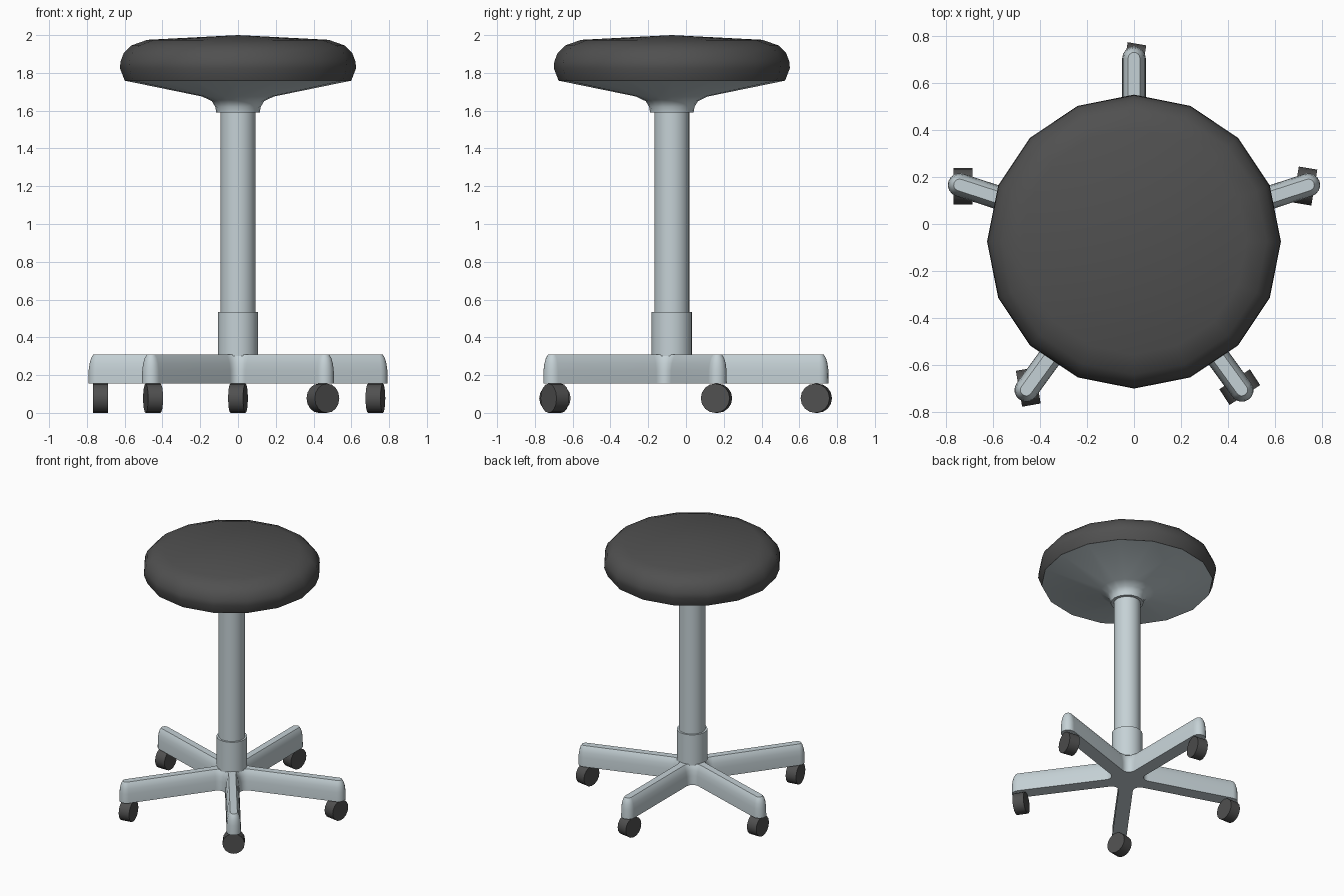
import bpy, bmesh
from math import pi, sin, cos, radians
from mathutils import Matrix, Vector

if "Cube" in bpy.data.objects:
    bpy.data.objects.remove(bpy.data.objects["Cube"])

CY = -0.075  # centre of the column in y


def material(name, col):
    m = bpy.data.materials.new(name)
    m.diffuse_color = (*col, 1)
    m.use_nodes = True
    m.node_tree.nodes["Principled BSDF"].inputs["Base Color"].default_value = m.diffuse_color
    return m


METAL = material("pale_metal", (0.56, 0.64, 0.67))
DARK = material("dark_padding", (0.08, 0.08, 0.08))


def finish(name, bm, mat, angle=40):
    bmesh.ops.recalc_face_normals(bm, faces=bm.faces)
    me = bpy.data.meshes.new(name)
    bm.to_mesh(me)
    bm.free()
    ob = bpy.data.objects.new(name, me)
    bpy.context.collection.objects.link(ob)
    me.materials.append(mat)
    bpy.ops.object.select_all(action='DESELECT')
    ob.select_set(True)
    bpy.context.view_layer.objects.active = ob
    bpy.ops.object.shade_smooth_by_angle(angle=radians(angle))
    return ob


def skin(bm, rings):
    """Join rings of points with quads and cap both ends."""
    vs = [[bm.verts.new(p) for p in r] for r in rings]
    for a, b in zip(vs, vs[1:]):
        for i in range(len(a)):
            j = (i + 1) % len(a)
            bm.faces.new((a[i], a[j], b[j], b[i]))
    bm.faces.new(vs[0])
    bm.faces.new(vs[-1])


def lathe(name, profile, n, mat):
    bm = bmesh.new()
    skin(bm, [[(r * cos(2 * pi * i / n), CY + r * sin(2 * pi * i / n), z)
               for i in range(n)] for r, z in profile])
    if profile[-1][0] < 0.01:
        bmesh.ops.remove_doubles(bm, verts=bm.verts, dist=0.004)
    return finish(name, bm, mat)


# Seat cushion and its flared metal pan
lathe("seat_cushion", [(0.6, 1.76), (0.625, 1.825), (0.622, 1.86), (0.605, 1.905),
                       (0.565, 1.945), (0.48, 1.975), (0.001, 2.0)], 16, DARK)
lathe("seat_pan", [(0.115, 1.59), (0.12, 1.62), (0.138, 1.65), (0.19, 1.675),
                   (0.6, 1.759)], 16, METAL)

# Column and lower collar
lathe("column", [(0.093, 0.5), (0.093, 1.62)], 24, METAL)
lathe("collar", [(0.107, 0.30), (0.107, 0.535)], 24, METAL)


# Five-armed base: star outline with round tips and filleted crotches
def star(inset, z, half=0.05, fillet=0.05, reach=0.78):
    w, f = half - inset, fillet + inset
    crotch = (half + fillet) / sin(pi / 5)
    pts = []
    for k in range(5):
        a = pi / 2 + k * 2 * pi / 5
        for i in range(9):
            t = a - pi / 2 + pi * i / 8
            pts.append((reach * cos(a) + w * cos(t), CY + reach * sin(a) + w * sin(t), z))
        b = a + pi / 5
        sweep = radians(54)
        for i in range(7):
            t = b + pi + sweep - 2 * sweep * i / 6
            t = b + pi - (t - b - pi) if k < 0 else t
            pts.append((crotch * cos(b) + f * cos(t), CY + crotch * sin(b) + f * sin(t), z))
    return pts


bm = bmesh.new()
skin(bm, [star(0, 0.155), star(0.001, 0.225), star(0.006, 0.262),
          star(0.014, 0.29), star(0.025, 0.308)])
finish("five_arm_base", bm, METAL, 35)

# Caster wheels under the arm tips: (arm angle, wheel axis angle)
for n, (arm, axis) in enumerate([(90, -9.5), (162, 0), (234, 10), (306, -57), (18, -9.5)], 1):
    a = radians(arm)
    bm = bmesh.new()
    place = (Matrix.Translation(Vector((0.765 * cos(a), CY + 0.765 * sin(a), 0.0775)))
             @ Matrix.Rotation(radians(axis), 4, 'Z') @ Matrix.Rotation(pi / 2, 4, 'Y'))
    bmesh.ops.create_cone(bm, cap_ends=True, segments=16, radius1=0.0775, radius2=0.0775,
                          depth=0.08, matrix=place)
    finish(f"caster_wheel_{n}", bm, DARK)
